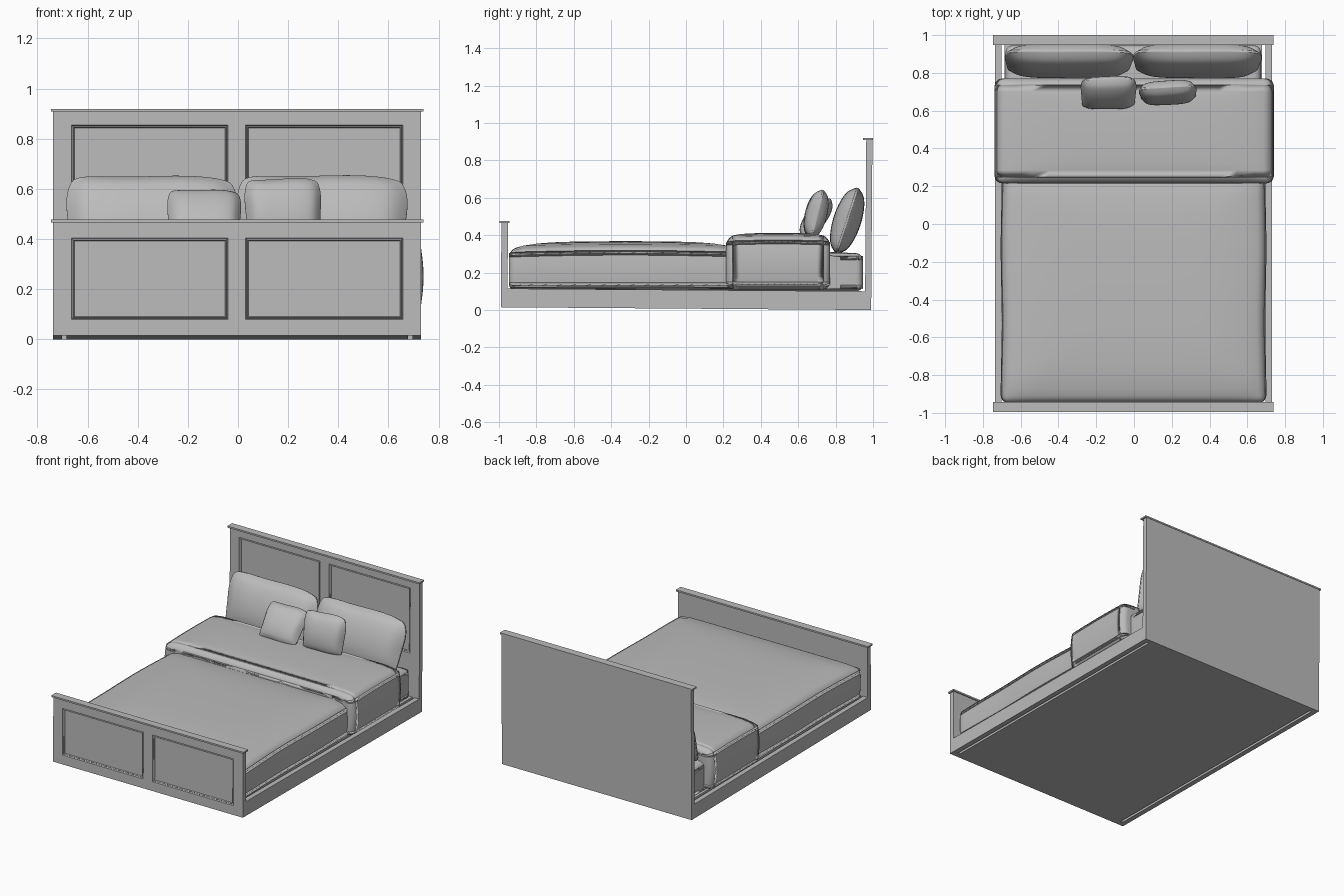
import bpy, bmesh, math
from mathutils import Matrix, Vector

if "Cube" in bpy.data.objects:
    bpy.data.objects.remove(bpy.data.objects["Cube"], do_unlink=True)

grey = bpy.data.materials.new("plain grey")
grey.use_nodes = True
grey.diffuse_color = (0.5, 0.5, 0.5, 1)
grey.node_tree.nodes["Principled BSDF"].inputs["Base Color"].default_value = (0.5, 0.5, 0.5, 1)

# The bed frame leans very slightly towards the head
LEAN = Matrix.Translation((0, 0, 0.0075)) @ Matrix.Rotation(-0.0075, 4, 'X')


def finish(name, bm, matrix=None, smooth=None):
    bmesh.ops.recalc_face_normals(bm, faces=bm.faces[:])
    if matrix:
        bm.transform(matrix)
    mesh = bpy.data.meshes.new(name)
    bm.to_mesh(mesh)
    bm.free()
    mesh.materials.append(grey)
    obj = bpy.data.objects.new(name, mesh)
    bpy.context.collection.objects.link(obj)
    if smooth:
        mesh.shade_smooth()
    return obj


def box(name, lo, hi):
    bm = bmesh.new()
    bmesh.ops.create_cube(bm, size=1)
    for v in bm.verts:
        v.co = [a + (b - a) * (c + 0.5) for a, b, c in zip(lo, hi, v.co)]
    return finish(name, bm, LEAN)


def panelled_board(name, y0, y1, xs, zs):
    """Board whose front has two moulded panels, in columns 1 and 3."""
    bm = bmesh.new()
    grid = [[bm.verts.new((x, y0, z)) for x in xs] for z in zs]
    panels = []
    for r in range(len(zs) - 1):
        for c in range(len(xs) - 1):
            f = bm.faces.new((grid[r][c], grid[r][c + 1], grid[r + 1][c + 1], grid[r + 1][c]))
            if r == 1 and c in (1, 3):
                panels.append(f)
    bm.normal_update()
    rim = [e for e in bm.edges if e.is_boundary]
    new = bmesh.ops.extrude_edge_only(bm, edges=rim)["geom"]
    bmesh.ops.translate(bm, vec=(0, y1 - y0, 0),
                        verts=[g for g in new if isinstance(g, bmesh.types.BMVert)])
    bmesh.ops.contextual_create(bm, geom=[e for e in bm.edges if e.is_boundary])
    bmesh.ops.recalc_face_normals(bm, faces=bm.faces[:])
    for width, depth in ((0.005, -0.009), (0.007, 0.006), (0.005, -0.007)):
        for f in panels:
            bmesh.ops.inset_region(bm, faces=[f], thickness=width, depth=depth)
    return finish(name, bm, LEAN)


def soft_grid(cuts):
    bm = bmesh.new()
    bmesh.ops.create_cube(bm, size=2)
    bmesh.ops.subdivide_edges(bm, edges=bm.edges[:], cuts=cuts, use_grid_fill=True)
    return bm


def bedding(name, lo, hi, radius, drop=0.03, bulge=0.0, ripple=0.0):
    """Rounded slab with a domed top and softly swelling sides."""
    bm = soft_grid(15)
    lo, hi = Vector(lo), Vector(hi)
    mid, half = (lo + hi) / 2, (hi - lo) / 2
    for v in bm.verts:
        u, w, t = v.co
        x = mid.x + u * (half.x + bulge * (1 - t * t) + ripple * math.sin(5 * w))
        y = mid.y + w * half.y
        fall = drop * max(abs(u) ** 6, abs(w) ** 6) + drop * 0.3 * w * w
        z = mid.z + t * half.z - (t + 1) / 2 * fall
        v.co = (x, y, z)
    obj = finish(name, bm, smooth=True)
    bev = obj.modifiers.new("rounding", 'BEVEL')
    bev.width, bev.segments, bev.limit_method = radius, 5, 'ANGLE'
    bev.angle_limit = math.radians(45)
    bev.use_clamp_overlap = False
    bev.loop_slide = False
    return obj


def pillow(name, centre, size, tilt, roll=0.0, yaw=0.0):
    """Cushion standing in the XZ plane, thin at its seams, leaning back by tilt."""
    bm = soft_grid(13)
    for v in bm.verts:
        u, d, w = v.co
        puff = ((1 - u ** 4) * (1 - w ** 2)) ** 0.5
        x = u * (1 - 0.07 * w ** 4 + 0.02 * math.sin(3 * w))
        z = w * (1 - 0.09 * u ** 6 + 0.02 * math.sin(4 * u))
        v.co = (x * size[0] / 2, d * (0.08 + 0.92 * puff) * size[1] / 2, z * size[2] / 2)
    place = (Matrix.Translation(centre) @ Matrix.Rotation(math.radians(yaw), 4, 'Z')
             @ Matrix.Rotation(math.radians(-tilt), 4, 'X')
             @ Matrix.Rotation(math.radians(roll), 4, 'Y'))
    obj = finish(name, bm, place, smooth=True)
    sub = obj.modifiers.new("softening", 'SUBSURF')
    sub.levels = sub.render_levels = 1
    return obj


# Bed frame
COLUMNS = (-0.737, -0.665, -0.04, 0.03, 0.658, 0.73)
panelled_board("headboard", 0.957, 0.99, COLUMNS, (0, 0.4, 0.855, 0.91))
panelled_board("footboard", -0.99, -0.955, COLUMNS, (0, 0.065, 0.39, 0.455))
box("headboard_cap", (-0.746, 0.94, 0.908), (0.739, 0.993, 0.919))
box("footboard_cap", (-0.746, -1.0, 0.451), (0.739, -0.947, 0.462))
box("right_rail", (-0.737, -0.96, 0), (-0.702, 0.96, 0.1))
box("left_rail", (0.695, -0.96, 0), (0.73, 0.96, 0.1))
box("bed_base", (-0.685, -0.96, 0), (0.678, 0.96, 0.1))

# Mattress and covers
bedding("mattress", (-0.68, -0.94, 0.1), (0.672, 0.945, 0.315), 0.035, 0.01)
bedding("duvet", (-0.695, -0.947, 0.108), (0.69, 0.3, 0.368), 0.04, 0.035, 0.008, 0.003)
bedding("folded_blanket", (-0.722, 0.215, 0.11), (0.724, 0.77, 0.412), 0.04, 0.02, 0.016)

# Pillows
pillow("right_pillow", (-0.345, 0.862, 0.478), (0.67, 0.15, 0.36), 18, 0.8)
pillow("left_pillow", (0.335, 0.862, 0.48), (0.67, 0.15, 0.36), 18, 0.8)
pillow("right_cushion", (-0.135, 0.695, 0.493), (0.29, 0.11, 0.25), 37, 1.5, 2)
pillow("left_cushion", (0.18, 0.695, 0.513), (0.3, 0.115, 0.26), 14, -1, 3)
